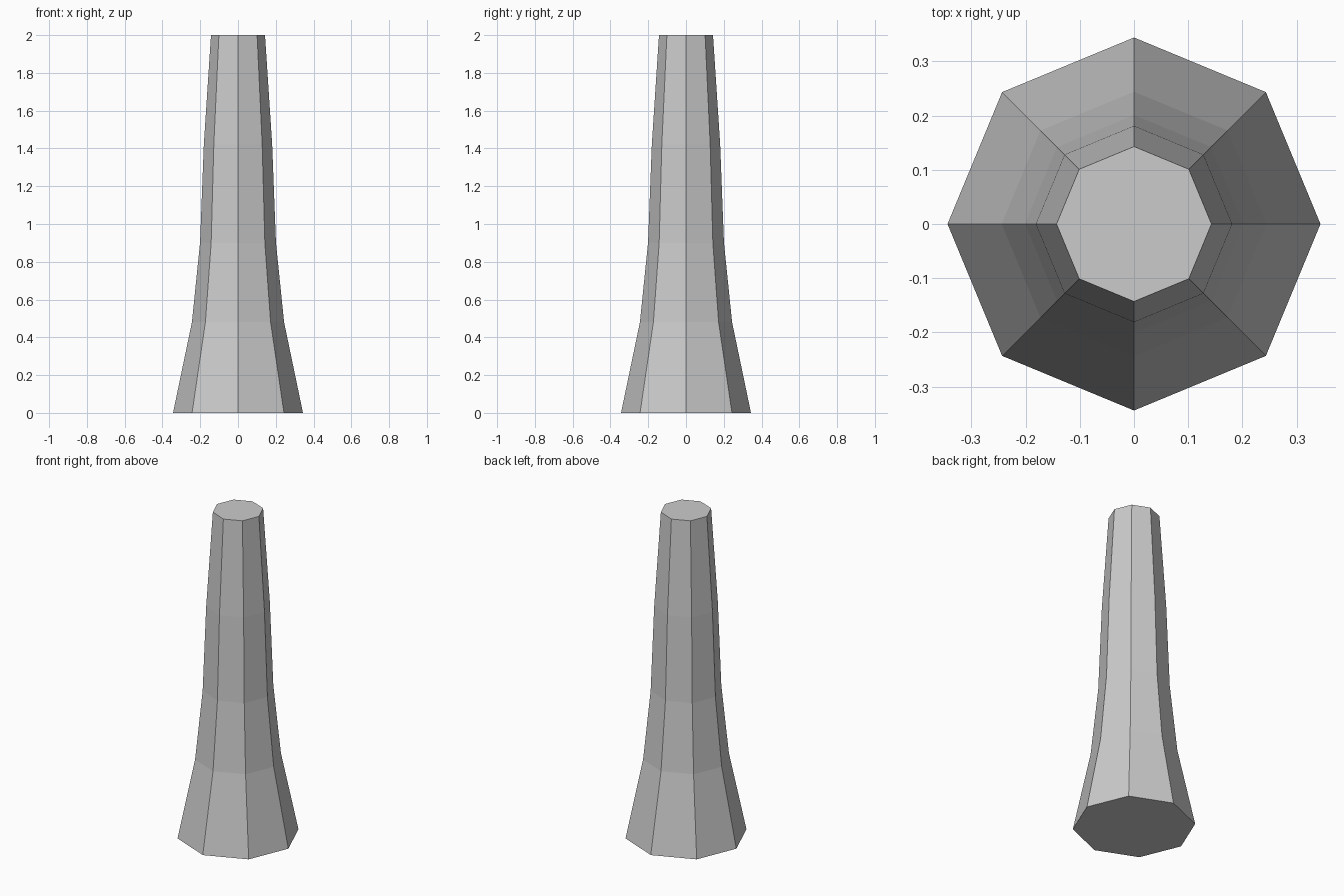
import bpy, bmesh
from math import cos, sin, pi

if "Cube" in bpy.data.objects:
    bpy.data.objects.remove(bpy.data.objects["Cube"])

SIDES = 8
# (height, corner radius) from foot to top
PROFILE = [(0, 0.344), (0.48, 0.244), (0.90, 0.201), (1.42, 0.181), (2.0, 0.143)]


def ring(bm, z, r):
    return [bm.verts.new((r * cos(2 * pi * i / SIDES), r * sin(2 * pi * i / SIDES), z))
            for i in range(SIDES)]


# Tapered octagonal column
bm = bmesh.new()
rings = [ring(bm, z, r) for z, r in PROFILE]
for low, high in zip(rings, rings[1:]):
    for i in range(SIDES):
        j = (i + 1) % SIDES
        bm.faces.new((low[i], low[j], high[j], high[i]))

# Flat end caps
bm.faces.new(rings[0][::-1])
bm.faces.new(rings[-1])

mesh = bpy.data.meshes.new("tapered_column")
bm.to_mesh(mesh)
bm.free()
bpy.context.collection.objects.link(bpy.data.objects.new("tapered_column", mesh))
